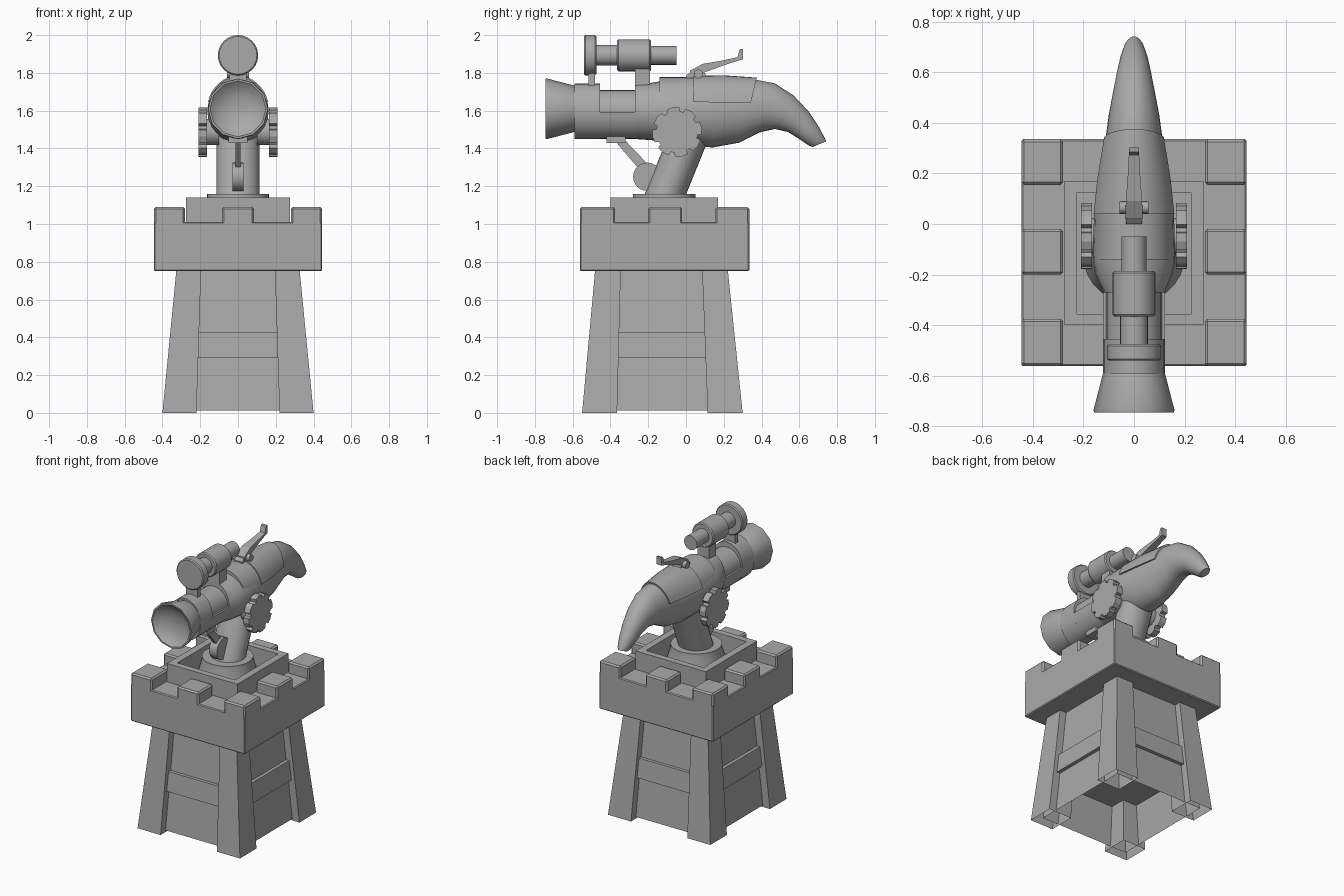
import bpy, bmesh, math
from mathutils import Vector

if "Cube" in bpy.data.objects:
    bpy.data.objects.remove(bpy.data.objects["Cube"])

grey = bpy.data.materials.new("stone_grey")
grey.diffuse_color = (0.4, 0.4, 0.4, 1)
grey.use_nodes = True
grey.node_tree.nodes["Principled BSDF"].inputs["Base Color"].default_value = grey.diffuse_color
CY = -0.115  # tower centre in y


def finish(name, bm, smooth=False, bevel=0):
    bmesh.ops.recalc_face_normals(bm, faces=bm.faces)
    me = bpy.data.meshes.new(name)
    bm.to_mesh(me)
    bm.free()
    ob = bpy.data.objects.new(name, me)
    bpy.context.collection.objects.link(ob)
    me.materials.append(grey)
    if bevel:
        m = ob.modifiers.new("bevel", 'BEVEL')
        m.width, m.segments = bevel, 1
    if smooth:
        bpy.ops.object.select_all(action='DESELECT')
        ob.select_set(True)
        bpy.context.view_layer.objects.active = ob
        bpy.ops.object.shade_smooth_by_angle(angle=math.radians(35))
    return ob


def skin(bm, rings, caps=(True, True)):
    """Bridge closed rings of points and cap the ends."""
    vs = [[bm.verts.new(p) for p in r] for r in rings]
    n = len(vs[0])
    for a, b in zip(vs, vs[1:]):
        for i in range(n):
            bm.faces.new((a[i], a[(i + 1) % n], b[(i + 1) % n], b[i]))
    if caps[0]:
        bm.faces.new(vs[0])
    if caps[1]:
        bm.faces.new(vs[-1])


def box(name, x0, x1, y0, y1, z0, z1, bevel=0):
    bm = bmesh.new()
    skin(bm, [[(x0, y0, z), (x1, y0, z), (x1, y1, z), (x0, y1, z)] for z in (z0, z1)])
    return finish(name, bm, bevel=bevel)


def taper(name, low, high, z0, z1, bottom=True, bevel=0):
    """Block between two rectangles (x0, x1, y0, y1)."""
    bm = bmesh.new()
    skin(bm, [[(a, c, z), (b, c, z), (b, d, z), (a, d, z)]
              for (a, b, c, d), z in ((low, z0), (high, z1))], (bottom, True))
    return finish(name, bm, bevel=bevel)


def loft(name, stations, sides=24, arc=(0, 360), smooth=True):
    """Elliptic rings, each given by top (y, z), bottom (y, z) and half width."""
    full = arc[1] - arc[0] == 360
    steps = sides if full else sides + 1
    rings = []
    for ty, tz, by, bz, w in stations:
        c = Vector((0, (ty + by) / 2, (tz + bz) / 2))
        up = Vector((0, (ty - by) / 2, (tz - bz) / 2))
        ring = []
        for i in range(steps):
            a = math.radians(arc[0] + (arc[1] - arc[0]) * i / sides)
            ring.append(c + up * math.cos(a) + Vector((w * math.sin(a), 0, 0)))
        rings.append(ring)
    bm = bmesh.new()
    skin(bm, rings)
    return finish(name, bm, smooth)


def tube(name, z, parts, sides=24, **kw):
    """Turned shape along y from (y, radius) pairs."""
    return loft(name, [(y, z + r, y, z - r, r) for y, r in parts], sides, **kw)


def plate(name, pts, x0, x1, bevel=0, smooth=False):
    """Side profile (y, z) extruded across x."""
    bm = bmesh.new()
    skin(bm, [[(x, y, z) for y, z in pts] for x in (x0, x1)])
    return finish(name, bm, smooth, bevel)


def circle(cy, cz, r, n=24):
    return [(cy + r * math.cos(2 * math.pi * i / n), cz + r * math.sin(2 * math.pi * i / n))
            for i in range(n)]


# Tower legs, open at the foot
def span(s, inner, outer, c=0.0):
    return tuple(sorted((c + s * inner, c + s * outer)))


for sx in (-1, 1):
    for sy in (-1, 1):
        taper("leg", span(sx, .22, .40) + span(sy, .24, .425, -.125),
              span(sx, .195, .325) + span(sy, .215, .35, -.13), 0, .77, bottom=False)

# Sloping tower walls and rails
def rect(hx, hy, c=-.125):
    return (-hx, hx, c - hy, c + hy)


taper("tower_walls", rect(.345, .37), rect(.275, .30), .012, .77, bottom=False)
taper("rail_band", rect(.345, .37), rect(.33, .355), .29, .425)

# Battlement
X, Y0, Y1 = .445, -.562, .335
box("battlement", -X, X, Y0, Y1, .75, 1.01, bevel=.006)
cols = ((-X, -.28), (-.085, .085), (.28, X))
rows = ((Y0, -.375), (-.2, -.02), (.155, Y1))
for i, (a, b) in enumerate(cols):
    for j, (c, d) in enumerate(rows):
        if i == 1 and j == 1:
            continue
        if i == 1:
            c, d = (Y0, -.40) if j == 0 else (.17, Y1)
        box("merlon", a, b, c, d, .98, 1.09, bevel=.01)

# Raised square curb
bm = bmesh.new()
curb = [(.275, .285, 1.0), (.275, .285, 1.14), (.225, .24, 1.14), (.225, .24, 1.0)]
skin(bm, [[(-hx, CY - hy, z), (hx, CY - hy, z), (hx, CY + hy, z), (-hx, CY + hy, z)]
          for hx, hy, z in curb], (False, False))
finish("curb", bm)

# Pedestal and leaning post
loft("pedestal", [(CY + r, z, CY - r, z, r) for r, z in
                  ((.205, 1.0), (.165, 1.14), (.165, 1.16))], 28)
loft("post", [(.0, 1.155, -.22, 1.155, .115), (.14, 1.5, -.08, 1.5, .115)])

# Support strut under the barrel
plate("strut_hub", circle(-.205, 1.25, .075), -.03, .03, smooth=True)
plate("strut_arm", [(-.385, 1.45), (-.33, 1.45), (-.2, 1.315), (-.24, 1.28)], -.012, .012)
box("strut_bracket", -.05, .05, -.42, -.32, 1.43, 1.49)

# Barrel with flared, dished muzzle
tube("muzzle", 1.61, [(-.58, .12), (-.60, .125), (-.735, .16), (-.745, .158), (-.745, .148),
                      (-.725, .125), (-.705, .085), (-.695, .03)], 12)
tube("inner_barrel", 1.60, [(-.6, .11), (-.14, .11)])
loft("front_ring", [(y, 1.745, y, 1.45, .122) for y in (-.59, -.455)])
loft("lower_sleeve", [(y, 1.745, y, 1.45, .122) for y in (-.46, -.26)], 14, (92, 268))

# Curved body and tail
loft("body", [(-.27, 1.745, -.27, 1.45, .12), (-.2, 1.745, -.2, 1.445, .152),
              (-.14, 1.755, -.14, 1.44, .163), (.04, 1.765, .04, 1.415, .158),
              (.2, 1.77, .14, 1.405, .14), (.36, 1.765, .28, 1.43, .115),
              (.47, 1.745, .39, 1.485, .1), (.57, 1.68, .47, 1.503, .083),
              (.65, 1.595, .54, 1.487, .068), (.7, 1.52, .6, 1.45, .055),
              (.735, 1.455, .65, 1.415, .04), (.742, 1.437, .67, 1.408, .028)])
loft("collar", [(y, 1.777, y, 1.47, .15) for y in (-.14, .04)], 16, (-80, 80))
loft("back_cover", [(.04, 1.785, .04, 1.41, .165), (.2, 1.787, .14, 1.4, .15),
                    (.375, 1.775, .29, 1.42, .122)], 16, (-75, 75))

# Side gears with hubs
gear = []
for i in range(8):
    for off, r in ((-15, .13), (0, .133), (15, .13), (18, .11), (27, .11)):
        a = math.radians(45 * i + off + 10)
        gear.append((-.047 + r * math.cos(a), 1.487 + r * math.sin(a)))
for s in (-1, 1):
    plate("gear", gear, s * .165, s * .21)
    plate("gear_hub", circle(-.047, 1.487, .07, 16), s * .10, s * .17, smooth=True)

# Scope and its mounts
tube("scope_front_disc", 1.893, [(-.54, .10), (-.533, .107), (-.482, .107), (-.475, .10)])
tube("scope_front_tube", 1.893, [(-.48, .055), (-.36, .055)])
tube("scope_body", 1.893, [(-.365, .078), (-.357, .085), (-.193, .085), (-.185, .078)])
tube("scope_eyepiece", 1.893, [(-.19, .05), (-.05, .05)])
box("scope_front_mount", -.045, .045, -.515, -.483, 1.70, 1.82)
box("scope_rear_mount", -.045, .045, -.27, -.19, 1.69, 1.83)

# Top lever with hinge pin
plate("lever_base", [(0, 1.765), (.0, 1.785), (.03, 1.81), (.10, 1.80), (.11, 1.765)], -.032, .032)
bm = bmesh.new()
arm = [(.02, 1.79, .812 + 1, .035), (.09, 1.80, 1.848, .032), (.2, 1.84, 1.867, .024),
       (.28, 1.866, 1.885, .02), (.302, 1.872, 1.9, .02)]
skin(bm, [[(-w, y, a), (w, y, a), (w, y, b), (-w, y, b)] for y, a, b, w in arm])
finish("lever_arm", bm)
plate("lever_tip", [(.272, 1.88), (.302, 1.872), (.302, 1.928), (.284, 1.925)], -.02, .02)
plate("lever_pin", circle(.065, 1.795, .024, 12), -.058, .058, smooth=True)
